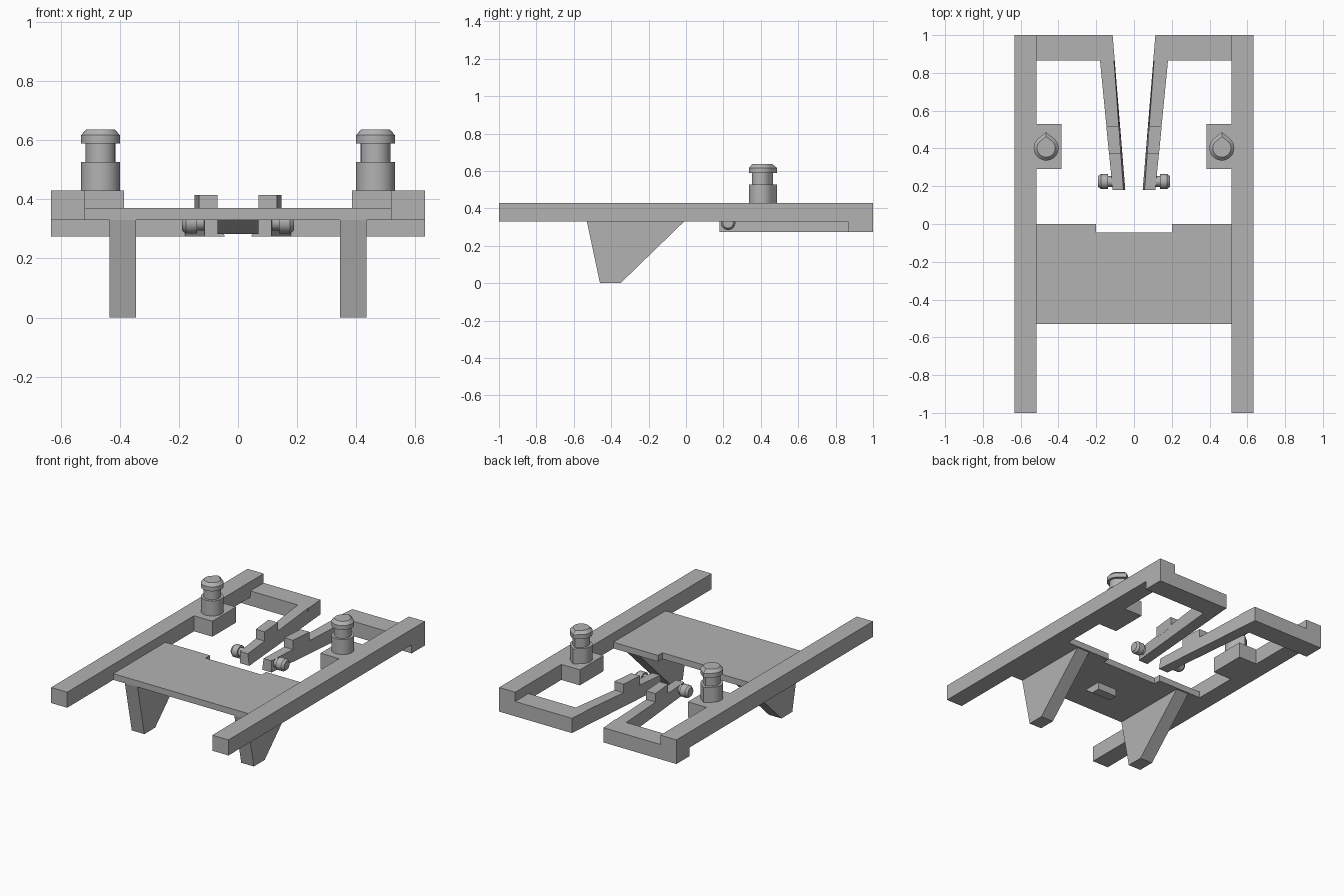
import bpy, bmesh, math
from mathutils import Vector

cube = bpy.data.objects.get("Cube")
if cube:
    bpy.data.objects.remove(cube, do_unlink=True)

GREY = (0.45, 0.45, 0.45, 1)
mat = bpy.data.materials.new("plain grey")
mat.use_nodes = True
mat.diffuse_color = GREY
mat.node_tree.nodes["Principled BSDF"].inputs["Base Color"].default_value = GREY


def loft(name, rings, mirror=True, smooth=False):
    """Skin a list of equal-length rings and cap both ends."""
    bm = bmesh.new()
    loops = [[bm.verts.new(p) for p in ring] for ring in rings]
    n = len(loops[0])
    for a, b in zip(loops, loops[1:]):
        for i in range(n):
            j = (i + 1) % n
            bm.faces.new((a[i], a[j], b[j], b[i]))
    bm.faces.new(loops[0][::-1])
    bm.faces.new(loops[-1])
    bmesh.ops.recalc_face_normals(bm, faces=bm.faces)
    mesh = bpy.data.meshes.new(name)
    bm.to_mesh(mesh)
    bm.free()
    mesh.materials.append(mat)
    obj = bpy.data.objects.new(name, mesh)
    bpy.context.collection.objects.link(obj)
    if smooth:
        bpy.ops.object.select_all(action='DESELECT')
        obj.select_set(True)
        bpy.context.view_layer.objects.active = obj
        bpy.ops.object.shade_smooth_by_angle(angle=math.radians(25))
    if mirror:
        obj.modifiers.new("Mirror", 'MIRROR')
    return obj


def slab(name, outline, z0, z1, **kw):
    """Extrude an (x, y) outline upward."""
    return loft(name, [[(x, y, z) for x, y in outline] for z in (z0, z1)], **kw)


def side_prism(name, outline, x0, x1, **kw):
    """Extrude a (y, z) outline sideways."""
    return loft(name, [[(x, y, z) for y, z in outline] for x in (x0, x1)], **kw)


def rect(x0, x1, y0, y1):
    return [(x0, y0), (x1, y0), (x1, y1), (x0, y1)]


# Heights shared by the frame parts
FOOT, UNDER, DECK, TOP = 0.275, 0.33, 0.37, 0.43
INNER, OUTER, BAR_Y = 0.517, 0.632, 0.865

# Frame: side rails, rear feet, rear bars
slab("side_rail", rect(INNER, OUTER, -1, 1), UNDER, TOP)
slab("rear_foot", rect(INNER, OUTER, BAR_Y, 1), FOOT, UNDER)
slab("rear_bar", [(0.113, 1), (0.102, BAR_Y), (INNER, BAR_Y), (INNER, 1)], FOOT, DECK)

# Deck plate with a shallow notch in its rear edge
slab("deck_plate", [(-INNER, -0.53), (INNER, -0.53), (INNER, 0), (0.2, 0),
                    (0.2, -0.045), (-0.2, -0.045), (-0.2, 0), (-INNER, 0)],
     UNDER, DECK, mirror=False)

# Tapered legs and the small wedge catch under the deck
side_prism("leg", [(-0.53, UNDER), (-0.46, 0), (-0.35, 0), (-0.01, UNDER)], 0.345, 0.435)
side_prism("deck_catch", [(-0.37, UNDER), (-0.31, 0.283), (-0.25, 0.283), (-0.25, UNDER)],
           -0.07, 0.07, mirror=False)


# Spring arms with a slightly leaning inner face
def arm_ring(y, inner, outer, lean, top):
    return [(inner, y, FOOT), (outer, y, FOOT), (outer, y, top), (inner + lean, y, top)]


loft("spring_arm", [arm_ring(BAR_Y, 0.102, 0.18, 0.004, DECK),
                    arm_ring(0.18, 0.046, 0.113, 0.01, 0.35)])
slab("arm_step", [(0.08, 0.52), (0.07, 0.37), (0.132, 0.37), (0.147, 0.52)], 0.345, 0.415)

# Round pins on the arm tips: (x, radius) along the pin
PIN = [(0.1, 0.028), (0.138, 0.028), (0.138, 0.039), (0.176, 0.039), (0.19, 0.028)]
pin_rings = []
for x, r in PIN:
    angles = [math.tau * i / 24 for i in range(24)]
    pin_rings.append([(x, 0.225 + r * math.cos(a), 0.323 + r * math.sin(a)) for a in angles])
loft("arm_pin", pin_rings, smooth=True)

# Post pedestals
slab("post_pedestal", rect(0.385, INNER, 0.29, 0.53), UNDER, TOP)


# Teardrop posts, pointed toward the rear: (z, radius)
def teardrop(r, z, steps=28):
    centre = Vector((0.465, 0.402, z))
    gap = math.radians(38)
    pts = [centre + Vector((0, r / math.cos(gap), 0))]
    for i in range(steps + 1):
        a = gap + (math.tau - 2 * gap) * i / steps
        pts.append(centre + Vector((r * math.sin(a), r * math.cos(a), 0)))
    return pts


POST = [(TOP, 0.066), (0.527, 0.066), (0.527, 0.05), (0.589, 0.05),
        (0.589, 0.066), (0.617, 0.066), (0.636, 0.048)]
loft("post", [teardrop(r, z) for z, r in POST], smooth=True)
